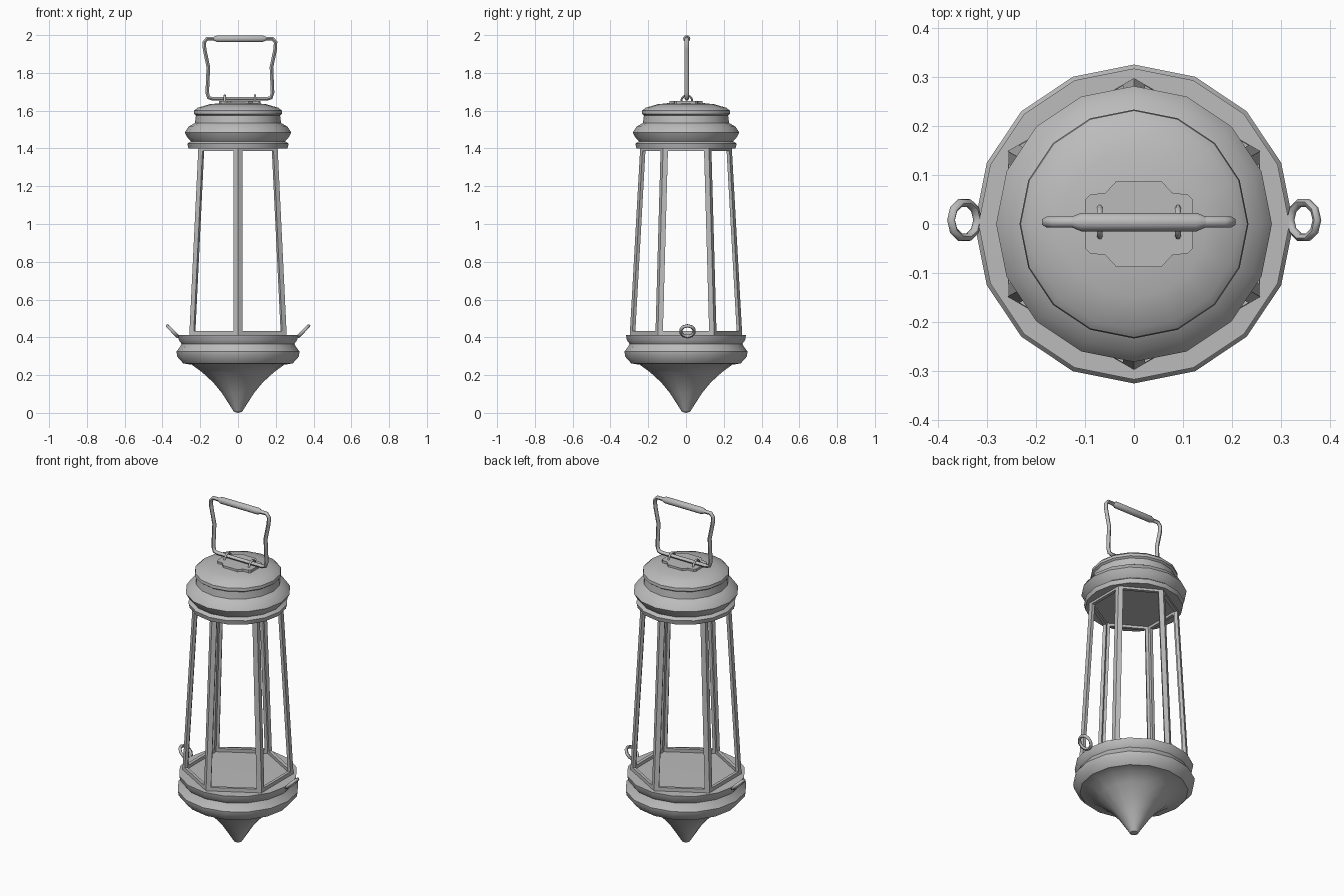
import bpy
import bmesh
from math import cos, sin, pi, radians
from mathutils import Matrix, Vector

if "Cube" in bpy.data.objects:
    bpy.data.objects.remove(bpy.data.objects["Cube"], do_unlink=True)

GREY = (0.5, 0.5, 0.5, 1.0)
metal = bpy.data.materials.new("grey metal")
metal.use_nodes = True
metal.diffuse_color = GREY
metal.node_tree.nodes["Principled BSDF"].inputs["Base Color"].default_value = GREY


def add_mesh(name, mesh, smooth=True, angle=35):
    mesh.materials.clear()
    mesh.materials.append(metal)
    if smooth:
        mesh.shade_smooth()
        mesh.set_sharp_from_angle(angle=radians(angle))
    obj = bpy.data.objects.new(name, mesh)
    bpy.context.scene.collection.objects.link(obj)
    return obj


def from_bmesh(name, bm, smooth=True, angle=35):
    bmesh.ops.recalc_face_normals(bm, faces=bm.faces)
    mesh = bpy.data.meshes.new(name)
    bm.to_mesh(mesh)
    bm.free()
    return add_mesh(name, mesh, smooth, angle)


def lathe(name, profile, sides=16):
    """Spin (radius, height) points about z; both ends lie on the axis."""
    bm = bmesh.new()
    verts = [bm.verts.new((r, 0, z)) for r, z in profile]
    edges = [bm.edges.new(pair) for pair in zip(verts, verts[1:])]
    bmesh.ops.spin(bm, geom=verts + edges, cent=(0, 0, 0), axis=(0, 0, 1),
                   angle=2 * pi, steps=sides, use_merge=True)
    bmesh.ops.remove_doubles(bm, verts=bm.verts, dist=0.0005)
    return from_bmesh(name, bm)


def tube(name, points, radius, closed=False):
    """Round wire swept along a path."""
    curve = bpy.data.curves.new(name + " path", "CURVE")
    curve.dimensions = "3D"
    curve.bevel_depth = radius
    curve.bevel_resolution = 1
    curve.use_fill_caps = True
    spline = curve.splines.new("POLY")
    spline.points.add(len(points) - 1)
    for p, co in zip(spline.points, points):
        p.co = (*co, 1)
    spline.use_cyclic_u = closed
    temp = bpy.data.objects.new(name + " path", curve)
    bpy.context.scene.collection.objects.link(temp)
    graph = bpy.context.evaluated_depsgraph_get()
    mesh = bpy.data.meshes.new_from_object(temp.evaluated_get(graph))
    bpy.data.objects.remove(temp, do_unlink=True)
    return add_mesh(name, mesh, angle=60)


# Pointed base with a moulded rim
lathe("base", [(0, 0), (0.022, 0.006), (0.04, 0.035), (0.085, 0.105), (0.13, 0.16),
               (0.19, 0.215), (0.245, 0.255), (0.29, 0.262), (0.322, 0.298),
               (0.326, 0.325), (0.308, 0.348), (0.298, 0.365), (0.313, 0.385),
               (0.318, 0.413), (0, 0.415)])

# Roof with a flared brim and a domed crown
lathe("roof", [(0, 1.398), (0.262, 1.4), (0.268, 1.425), (0.25, 1.438), (0.268, 1.458),
               (0.282, 1.485), (0.262, 1.515), (0.228, 1.535), (0.223, 1.575),
               (0.234, 1.583), (0.232, 1.6), (0.215, 1.615), (0.15, 1.634),
               (0.075, 1.642), (0, 1.645)])

# Tapered six-sided frame with open windows
bm = bmesh.new()
rings = []
for r, z in ((0.298, 0.408), (0.242, 1.412)):
    rings.append([bm.verts.new((r * sin(i * pi / 3), r * cos(i * pi / 3), z))
                  for i in range(6)])
low, high = rings
panels = [bm.faces.new((low[i], low[(i + 1) % 6], high[(i + 1) % 6], high[i]))
          for i in range(6)]
bmesh.ops.recalc_face_normals(bm, faces=bm.faces)
bmesh.ops.inset_individual(bm, faces=panels, thickness=0.026, use_even_offset=True)
bmesh.ops.delete(bm, geom=panels, context="FACES")
frame = from_bmesh("window_frame", bm, smooth=False)
solid = frame.modifiers.new("thickness", "SOLIDIFY")
solid.thickness = 0.018
solid.offset = -1
solid.use_even_offset = True

# Cross-shaped mounting plate on the crown
CX = 0.01
quarter = [(0.11, 0.05), (0.1, 0.06), (0.068, 0.064), (0.046, 0.088)]
outline = []
for sx, sy in ((1, 1), (-1, 1), (-1, -1), (1, -1)):
    part = [(CX + x * sx, y * sy) for x, y in quarter]
    outline += part if sx * sy > 0 else part[::-1]
bm = bmesh.new()
face = bm.faces.new([bm.verts.new((x, y, 1.632)) for x, y in outline])
top = bmesh.ops.extrude_face_region(bm, geom=[face])["geom"]
bmesh.ops.translate(bm, vec=(0, 0, 0.02),
                    verts=[g for g in top if isinstance(g, bmesh.types.BMVert)])
from_bmesh("mounting_plate", bm, smooth=False)

# Staples holding the handle
for side, name in ((-1, "right"), (1, "left")):
    x = CX + side * 0.08
    arch = [(x, 0.004 + 0.03 * cos(a * pi / 6), 1.648 + 0.033 * sin(a * pi / 6))
            for a in range(7)]
    tube(name + "_staple", arch, 0.006)

# Wire handle, mirrored about its middle
half = [(0.145, 1.663), (0.165, 1.669), (0.173, 1.695), (0.167, 1.83),
        (0.187, 1.925), (0.189, 1.962), (0.174, 1.981), (0.12, 1.981)]
loop = [(CX + x, 0.004, z) for x, z in half]
loop += [(CX - x, 0.004, z) for x, z in reversed(half)]
tube("handle_wire", loop, 0.011, closed=True)

# Rounded grip
bm = bmesh.new()
stations = [(-0.137, 0.011), (-0.118, 0.019), (0.118, 0.019), (0.137, 0.011)]
hoops = [[bm.verts.new((CX + x, 0.004 + r * cos(a * pi / 5), 1.981 + r * sin(a * pi / 5)))
          for a in range(10)] for x, r in stations]
for a, b in zip(hoops, hoops[1:]):
    for i in range(10):
        j = (i + 1) % 10
        bm.faces.new((a[i], a[j], b[j], b[i]))
bm.faces.new(hoops[0])
bm.faces.new(hoops[-1])
from_bmesh("handle_grip", bm, angle=50)

# Tilted side rings on the rim
for side, name in ((-1, "right"), (1, "left")):
    centre = Vector((side * 0.347, 0.008, 0.433))
    tilt = Matrix.Rotation(-side * radians(46), 3, "Y")
    ring = [centre + tilt @ Vector((0.039 * cos(i * pi / 5), 0.037 * sin(i * pi / 5), 0))
            for i in range(10)]
    tube(name + "_ring", ring, 0.009, closed=True)
